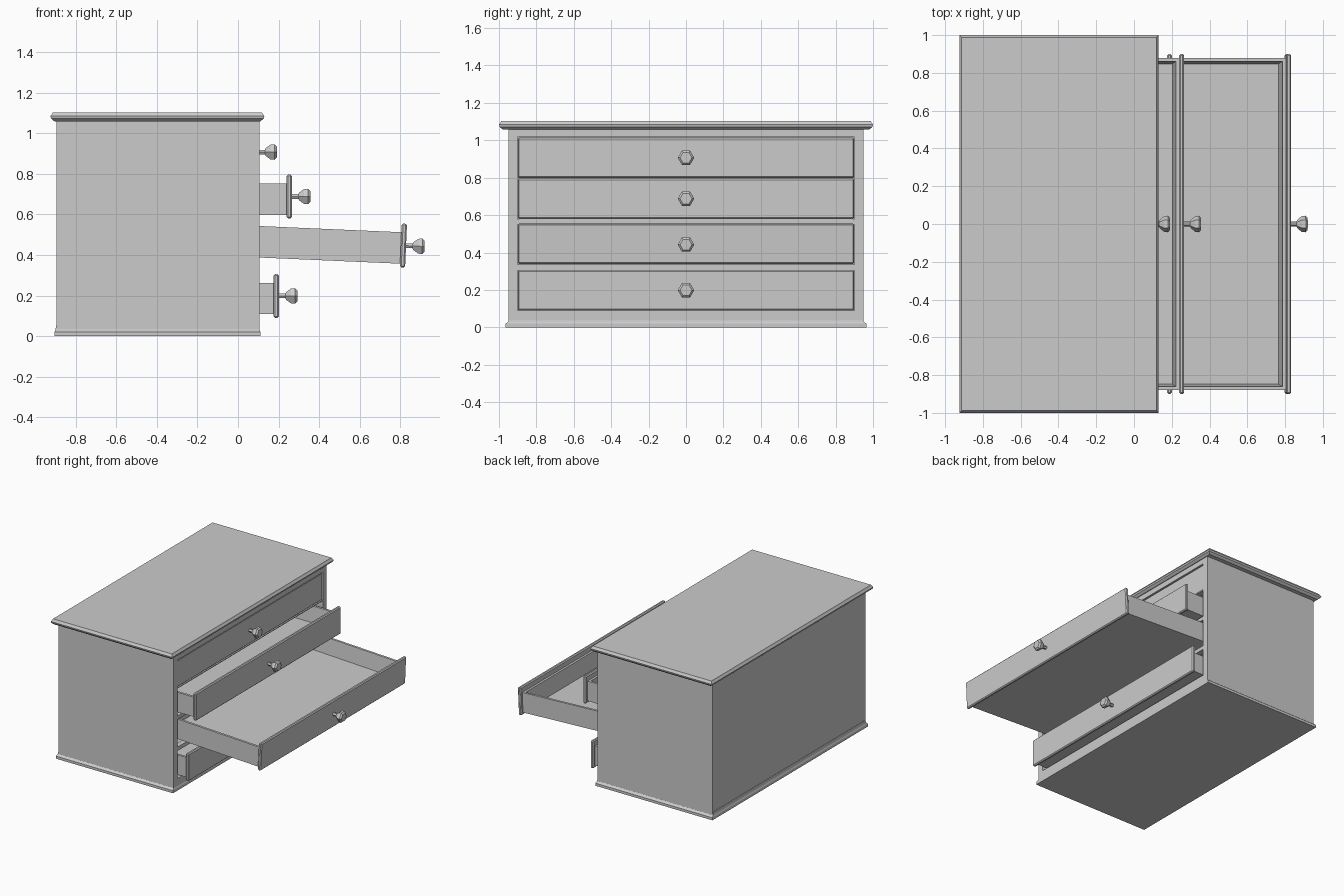
import bpy, bmesh, math
from mathutils import Matrix, Vector

if "Cube" in bpy.data.objects:
    bpy.data.objects.remove(bpy.data.objects["Cube"])


def finish(bm, name):
    bmesh.ops.recalc_face_normals(bm, faces=bm.faces[:])
    me = bpy.data.meshes.new(name)
    bm.to_mesh(me)
    bm.free()
    ob = bpy.data.objects.new(name, me)
    bpy.context.collection.objects.link(ob)
    return ob


def block(name, lo, hi):
    lo, hi = Vector(lo), Vector(hi)
    bm = bmesh.new()
    m = Matrix.Translation((lo + hi) / 2) @ Matrix.Diagonal((*(hi - lo), 1))
    bmesh.ops.create_cube(bm, size=1, matrix=m)
    return finish(bm, name)


def loft(name, rings):
    bm = bmesh.new()
    loops = [[bm.verts.new(p) for p in r] for r in rings]
    n = len(loops[0])
    for a, b in zip(loops, loops[1:]):
        for i in range(n):
            j = (i + 1) % n
            bm.faces.new((a[i], a[j], b[j], b[i]))
    bm.faces.new(loops[0][::-1])
    bm.faces.new(loops[-1])
    return finish(bm, name)


def rect(x0, x1, y, z, inset):
    x0, x1, y = x0 + inset, x1 - inset, y - inset
    return [(x0, -y, z), (x1, -y, z), (x1, y, z), (x0, y, z)]


# Moulded top and flared base
loft("table_top", [rect(-.924, .13, 1, z, i) for i, z in
                   ((.02, 1.058), (.003, 1.072), (0, 1.084), (.006, 1.092), (.012, 1.103))])
base = [(0, 0), (0, .02), (.005, .032), (.008, .055)]
loft("base_skirt", [[(x, y * (.964 - 2 * i) / .964, z) for x, y, z in rect(-.904, .111, .964, z, i)]
                    for i, z in base])

# Carcass panels
BACK, FRONT = -.894, .105
for side, name in ((-1, "left"), (1, "right")):
    a, b = sorted((side * .9, side * .948))
    block(name + "_side_panel", (BACK, a, .01), (FRONT, b, 1.062))
block("back_panel", (BACK, -.9, .01), (BACK + .04, .9, 1.062))
block("bottom_panel", (BACK + .04, -.9, .01), (FRONT, .9, .09))
block("upper_panel", (BACK + .04, -.9, 1.017), (FRONT, .9, 1.062))

# Rails between the drawers
for i, (z0, z1) in enumerate(((.305, .335), (.551, .579), (.794, .8))):
    block(f"rail_{i + 1}", (FRONT - .04, -.9, z0), (FRONT, .9, z1))


def drawer(tag, x, z, tilt=0):
    # Tray with slightly sloped inner walls
    bm = bmesh.new()
    m = Matrix.Translation((-.425, 0, -.0125)) @ Matrix.Diagonal((.85, 1.756, .155, 1))
    bmesh.ops.create_cube(bm, size=1, matrix=m)
    bm.normal_update()
    top = max(bm.faces, key=lambda f: f.calc_center_median().z)
    bmesh.ops.inset_region(bm, faces=[top], thickness=.025)
    top = bmesh.ops.extrude_discrete_faces(bm, faces=[top])["faces"][0]
    c = top.calc_center_median()
    for v in top.verts:
        v.co.x -= math.copysign(.018, v.co.x - c.x)
        v.co.y -= math.copysign(.012, v.co.y)
        v.co.z -= .125
    tray = finish(bm, f"drawer_tray_{tag}")

    # Front board with chamfered edges
    panel = block(f"drawer_front_{tag}", (0, -.899, -.1075), (.026, .899, .1075))
    bev = panel.modifiers.new("edges", "BEVEL")
    bev.width, bev.segments = .007, 1

    # Six-sided knob
    prof = ((.02, .013), (.058, .013), (.062, .022), (.086, .042), (.106, .044), (.117, .032))
    knob = loft(f"drawer_knob_{tag}",
                [[(px, r * math.cos(k * math.pi / 3), r * math.sin(k * math.pi / 3))
                  for k in range(6)] for px, r in prof])

    for ob in (tray, panel, knob):
        ob.matrix_world = Matrix.Translation((x, 0, z)) @ Matrix.Rotation(math.radians(tilt), 4, 'Y')


drawer("1", .074, .907)
drawer("2", .239, .688)
drawer("3", .802, .447, 2.5)
drawer("4", .175, .198)
